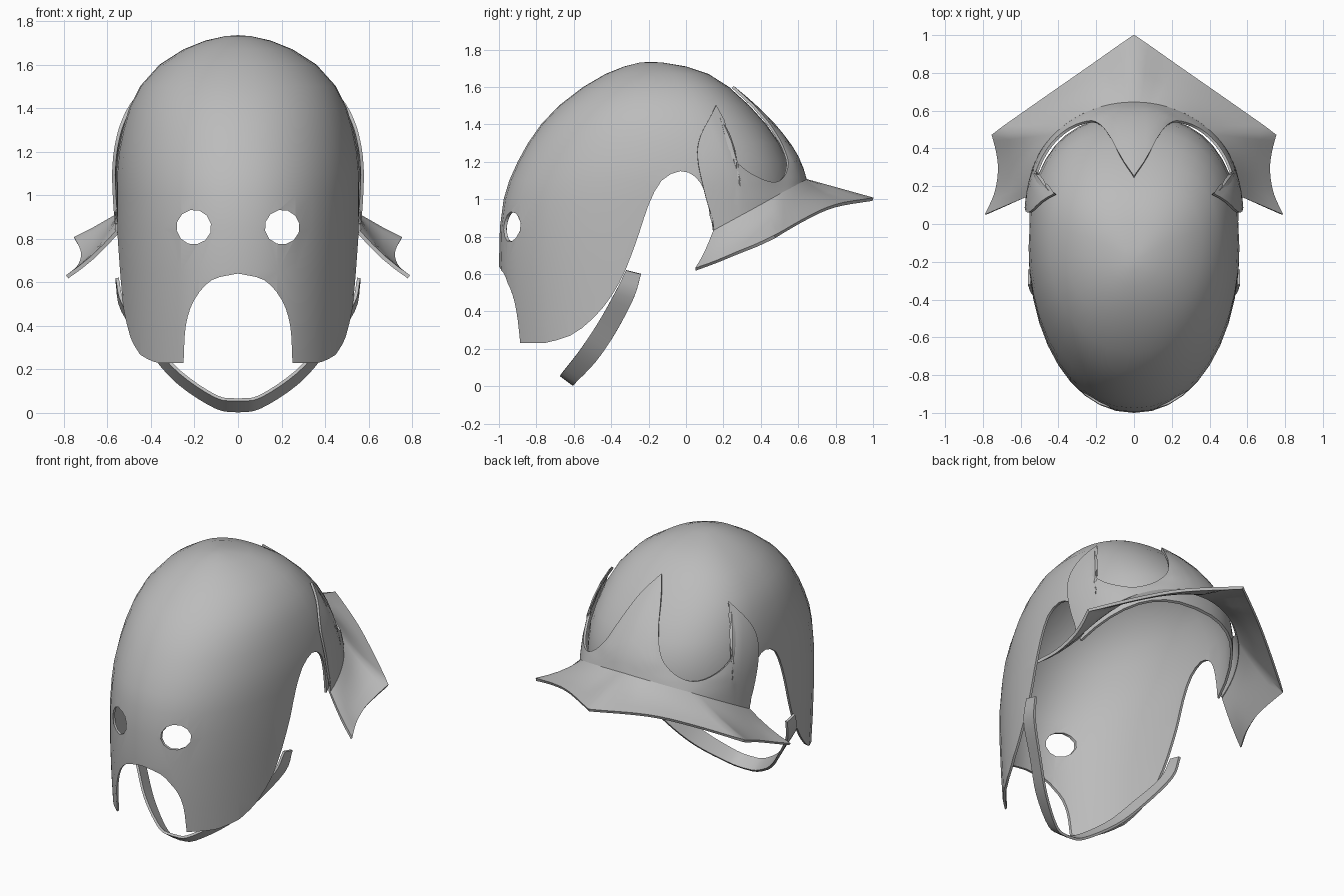
import bpy, bmesh
from math import sin, cos, pi, atan2, radians
from mathutils import Vector

if "Cube" in bpy.data.objects:
    bpy.data.objects.remove(bpy.data.objects["Cube"])

steel = bpy.data.materials.new("grey_steel")
steel.use_nodes = True
steel.diffuse_color = (0.5, 0.5, 0.5, 1)
steel.node_tree.nodes["Principled BSDF"].inputs["Base Color"].default_value = (0.5, 0.5, 0.5, 1)

# Skull outline by height: z, front y, back y, half width
RINGS = [(0.1, -0.96, 0.52, 0.54), (0.4, -0.985, 0.54, 0.55), (0.65, -1.0, 0.56, 0.555),
         (0.85, -0.995, 0.57, 0.56), (1.0, -0.975, 0.58, 0.56), (1.1, -0.945, 0.57, 0.56),
         (1.2, -0.9, 0.55, 0.55), (1.3, -0.845, 0.5, 0.53), (1.4, -0.775, 0.43, 0.5),
         (1.5, -0.68, 0.34, 0.45), (1.6, -0.55, 0.23, 0.36), (1.67, -0.43, 0.12, 0.25),
         (1.71, -0.33, 0.0, 0.15), (1.73, -0.25, -0.12, 0.06)]


def ring_at(z):
    """Interpolated ring: centre y, front depth, back depth, half width."""
    z = min(max(z, RINGS[0][0]), RINGS[-1][0])
    for lo, hi in zip(RINGS, RINGS[1:]):
        if z <= hi[0]:
            f = (z - lo[0]) / (hi[0] - lo[0])
            front, back, half = [p + (q - p) * f for p, q in zip(lo[1:], hi[1:])]
            break
    centre = front + (back - front) * 0.57
    return centre, centre - front, back - centre, half


def skull_point(angle, z, grow=0.0):
    centre, front, back, half = ring_at(z)
    c, s = cos(angle), sin(angle)
    n, depth = (2.4, back) if s > 0 else (2.1, front)
    px = abs(c) ** (2 / n) * (1 if c > 0 else -1)
    py = abs(s) ** (2 / n) * (1 if s > 0 else -1)
    return Vector(((half + grow) * px, centre + (depth + grow) * py, z))


def back_angle(p):
    """Angle of a point on the back left quarter of the skull."""
    centre, _, back, half = ring_at(p.z)
    return atan2((max(p.y - centre, 0) / back) ** 1.2, (max(p.x, 0) / half) ** 1.2)


def spline(points, steps):
    """Smooth curve through the points."""
    pts = [Vector(p) for p in points]
    pts = [2 * pts[0] - pts[1]] + pts + [2 * pts[-1] - pts[-2]]
    out = []
    for a, b, c, d in zip(pts, pts[1:], pts[2:], pts[3:]):
        for k in range(steps):
            t = k / steps
            out.append(0.5 * (2 * b + (c - a) * t + (2 * a - 5 * b + 4 * c - d) * t * t
                              + (3 * b - a - 3 * c + d) * t ** 3))
    return out + [pts[-2]]


def make(name, verts, faces):
    mesh = bpy.data.meshes.new(name)
    mesh.from_pydata([tuple(v) for v in verts], [], faces)
    mesh.materials.append(steel)
    obj = bpy.data.objects.new(name, mesh)
    bpy.context.collection.objects.link(obj)
    return obj


def grid(name, columns):
    """Sheet from equally long columns of points."""
    n = len(columns[0])
    faces = [(i * n + j, (i + 1) * n + j, (i + 1) * n + j + 1, i * n + j + 1)
             for i in range(len(columns) - 1) for j in range(n - 1)]
    return make(name, [p for col in columns for p in col], faces)


def finish(obj, angle=35):
    """Apply modifiers and shade."""
    bpy.ops.object.select_all(action='DESELECT')
    obj.select_set(True)
    bpy.context.view_layer.objects.active = obj
    for mod in list(obj.modifiers):
        bpy.ops.object.modifier_apply(modifier=mod.name)
    bpy.ops.object.shade_smooth_by_angle(angle=radians(angle))


def thicken(obj, thickness, offset=0.0, mirror=True):
    if mirror:
        mod = obj.modifiers.new("mirror", 'MIRROR')
        mod.merge_threshold = 0.002
    mod = obj.modifiers.new("thickness", 'SOLIDIFY')
    mod.thickness, mod.offset = thickness, offset


def prism(name, outline, place, near, far):
    """Closed cutter: outline swept between two depths."""
    n = len(outline)
    verts = [place(p, d) for d in (near, far) for p in outline]
    faces = [tuple(range(n)), tuple(range(n, 2 * n))]
    faces += [(i, (i + 1) % n, (i + 1) % n + n, i + n) for i in range(n)]
    obj = make(name, verts, faces)
    bm = bmesh.new()
    bm.from_mesh(obj.data)
    bmesh.ops.recalc_face_normals(bm, faces=bm.faces)
    bm.to_mesh(obj.data)
    bm.free()
    obj.hide_render = True
    return obj


# Skull shell with face
SIDES = 40
verts = [skull_point(2 * pi * i / SIDES, r[0]) for r in RINGS for i in range(SIDES)]
faces = [(k * SIDES + i, k * SIDES + (i + 1) % SIDES,
          (k + 1) * SIDES + (i + 1) % SIDES, (k + 1) * SIDES + i)
         for k in range(len(RINGS) - 1) for i in range(SIDES)]
crown = len(verts)
verts.append(Vector((0, -0.19, 1.735)))
top = crown - SIDES
faces += [(top + i, top + (i + 1) % SIDES, crown) for i in range(SIDES)]
shell = make("helmet_shell", verts, faces)
thicken(shell, 0.015, -1, mirror=False)

# Cutters: ear arches and jaw line, mouth, eyes
jaw = [(p.x, p.y) for p in spline([(-0.76, 0.23, 0), (-0.62, 0.27, 0), (-0.5, 0.36, 0),
       (-0.4, 0.48, 0), (-0.32, 0.63, 0), (-0.25, 0.82, 0), (-0.2, 0.97, 0), (-0.13, 1.1, 0),
       (-0.03, 1.15, 0), (0.05, 1.12, 0), (0.1, 1.04, 0), (0.13, 0.92, 0), (0.145, 0.82, 0)], 2)]
jaw = [(-1.2, 0), (-1.2, 0.23)] + jaw + [(0.75, 1.15), (0.75, 0)]
cutters = [prism("jaw_cutter", jaw, lambda p, d: (d, p[0], p[1]), -1, 1)]
arch = [(p.x, p.y) for p in spline([(0.25, 0.23, 0), (0.24, 0.4, 0), (0.2, 0.52, 0),
                                    (0.12, 0.61, 0), (0, 0.64, 0)], 3)]
mouth = [(0.25, 0)] + arch + [(-x, z) for x, z in arch[-2::-1]] + [(-0.25, 0)]
cutters.append(prism("mouth_cutter", mouth, lambda p, d: (p[0], d, p[1]), -1.3, -0.5))
for side in (-1, 1):
    eye = [(side * 0.203 + 0.08 * cos(a * pi / 6 + 0.2), 0.853 + 0.08 * sin(a * pi / 6 + 0.2))
           for a in range(12)]
    cutters.append(prism("eye_cutter", eye, lambda p, d: (p[0], d, p[1]), -1.3, -0.5))
for cutter in cutters:
    mod = shell.modifiers.new("cut", 'BOOLEAN')
    mod.operation, mod.solver, mod.object = 'DIFFERENCE', 'EXACT', cutter
finish(shell)
for cutter in cutters:
    bpy.data.objects.remove(cutter)


def rim(angle):
    """Seam where the neck plate meets the brim."""
    return Vector((0.555 * cos(angle), 0.15 + 0.49 * sin(angle), 0.83 + 0.27 * sin(angle)))


# Neck plate with three spikes and two scooped lobes
front_edge = spline([(0.55, 0.14, 0.88), (0.55, 0.09, 1.05), (0.53, 0.055, 1.22),
                     (0.5, 0.07, 1.34), (0.37, 0.13, 1.5)], 4)
lobe = spline([(0.37, 0.13, 1.5), (0.47, 0.2, 1.27), (0.48, 0.28, 1.17), (0.44, 0.38, 1.11),
               (0.37, 0.46, 1.09), (0.28, 0.51, 1.13), (0.19, 0.51, 1.22), (0.13, 0.45, 1.35),
               (0.07, 0.35, 1.5), (0, 0.25, 1.6)], 4)
tip = radians(12)
pairs = [(p, tip * i / (len(front_edge) - 1)) for i, p in enumerate(front_edge)]
pairs += [(p, tip + (pi / 2 - tip) * i / (len(lobe) - 1)) for i, p in enumerate(lobe)][1:]
columns = []
for upper, angle in pairs:
    low = rim(angle)
    a0, a1 = back_angle(low), back_angle(upper)
    gap = low - skull_point(a0, low.z, 0.02)
    columns.append([skull_point(a0 + (a1 - a0) * v, low.z + (upper.z - low.z) * v, 0.02)
                    + gap * (1 - v) for v in [j / 8 for j in range(9)]])
for p in columns[-1]:
    p.x = 0
plate = grid("neck_plate", columns)
thicken(plate, 0.015)
finish(plate)

# Brim: scalloped sides, straight edges to a rear point
outer = spline([(0.785, 0.05, 0.625), (0.735, 0.16, 0.665), (0.715, 0.28, 0.715),
                (0.725, 0.38, 0.755), (0.75, 0.475, 0.8)], 3)
outer += spline([(0.75, 0.475, 0.8), (0.5, 0.65, 0.9), (0.285, 0.8, 0.965), (0, 1.0, 1.0)], 4)[1:]
columns = []
for i, edge in enumerate(outer):
    start = rim(pi / 2 * i / (len(outer) - 1))
    columns.append([start.lerp(edge, j / 4) - Vector((0, 0, 0.015 * sin(pi * j / 4) * (edge.x > 0.1)))
                    for j in range(5)])
for p in columns[-1]:
    p.x = 0
brim = grid("neck_brim", columns)
thicken(brim, 0.018)
finish(brim)

# Chin strap
fore = spline([(0.555, -0.32, 0.62), (0.525, -0.38, 0.5), (0.4, -0.47, 0.34),
               (0.27, -0.57, 0.19), (0.1, -0.66, 0.075), (0, -0.67, 0.06)], 4)
aft = spline([(0.555, -0.24, 0.6), (0.53, -0.28, 0.47), (0.4, -0.38, 0.28),
              (0.27, -0.48, 0.135), (0.1, -0.585, 0.025), (0, -0.6, 0.008)], 4)
strap = grid("chin_strap", [[a, b] for a, b in zip(fore, aft)])
thicken(strap, 0.015)
finish(strap)
